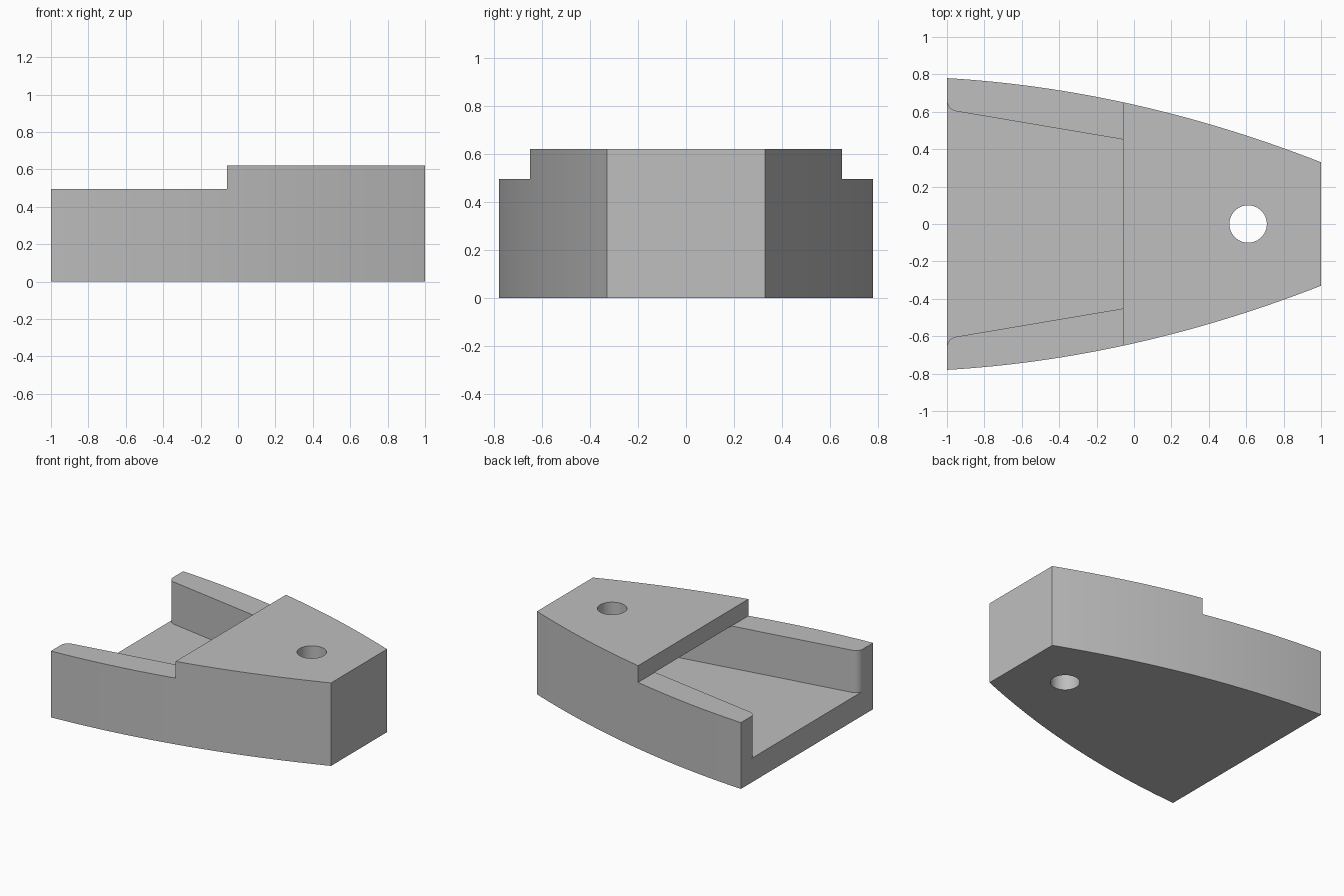
import bpy, bmesh, math

cube = bpy.data.objects.get("Cube")
if cube:
    bpy.data.objects.remove(cube, do_unlink=True)

HEIGHT, WALL_TOP, FLOOR = 0.62, 0.495, 0.18
STEP_X, POCKET_END = -0.06, 0.8
HOLE_X, HOLE_R = 0.61, 0.1

grey = bpy.data.materials.new("plain grey")
grey.use_nodes = True
colour = (0.52, 0.52, 0.52, 1)
grey.diffuse_color = colour
grey.node_tree.nodes["Principled BSDF"].inputs["Base Color"].default_value = colour


def prism(name, half, z0, z1):
    """Extrude an outline given by its +y half, mirrored across the x axis."""
    outline = half + [(x, -y) for x, y in reversed(half)]
    bm = bmesh.new()
    face = bm.faces.new([bm.verts.new((x, y, z0)) for x, y in outline])
    top = bmesh.ops.extrude_face_region(bm, geom=[face])["geom"]
    bmesh.ops.translate(bm, vec=(0, 0, z1 - z0),
                        verts=[v for v in top if isinstance(v, bmesh.types.BMVert)])
    bmesh.ops.recalc_face_normals(bm, faces=bm.faces)
    mesh = bpy.data.meshes.new(name)
    bm.to_mesh(mesh)
    bm.free()
    mesh.materials.append(grey)
    obj = bpy.data.objects.new(name, mesh)
    bpy.context.collection.objects.link(obj)
    return obj


# Tapered body with bowed sides
xs = [-1 + 2 * i / 40 for i in range(41)]
body = prism("socket_body", [(x, 0.638 - 0.225 * x - 0.083 * x * x) for x in xs], 0, HEIGHT)

# Tapered pocket whose mouth corners are rounded
slope = math.atan(0.169)
radius = 0.058
cx, cy = -1 + radius, 0.66
mouth = []
for i in range(13):
    a = math.pi + (math.pi / 2 - slope) * i / 12
    mouth.append((cx + radius * math.cos(a), cy + radius * math.sin(a)))
lx, ly = mouth[-1]
end = (POCKET_END, ly - (POCKET_END - lx) * math.tan(slope))
pocket = prism("pocket_cutter", [(-1.2, cy)] + mouth + [end], FLOOR, WALL_TOP + 0.001)

# Lowered wall tops at the wide end
step = prism("step_cutter", [(-1.3, 1), (STEP_X, 1)], WALL_TOP, 1)

# Pin hole through the narrow end
ring = [math.pi * (i + 0.5) / 24 for i in range(24)]
hole = prism("hole_cutter", [(HOLE_X + HOLE_R * math.cos(a), HOLE_R * math.sin(a))
                             for a in ring], -0.2, 1)

for cutter in (pocket, step, hole):
    cutter.hide_render = True
    mod = body.modifiers.new(cutter.name, 'BOOLEAN')
    mod.operation = 'DIFFERENCE'
    mod.solver = 'EXACT'
    mod.object = cutter

# Apply the cuts and remove the cutters
bpy.context.view_layer.objects.active = body
body.select_set(True)
for mod in list(body.modifiers):
    bpy.ops.object.modifier_apply(modifier=mod.name)
for cutter in (pocket, step, hole):
    bpy.data.objects.remove(cutter, do_unlink=True)

bpy.ops.object.shade_smooth_by_angle(angle=math.radians(30))
